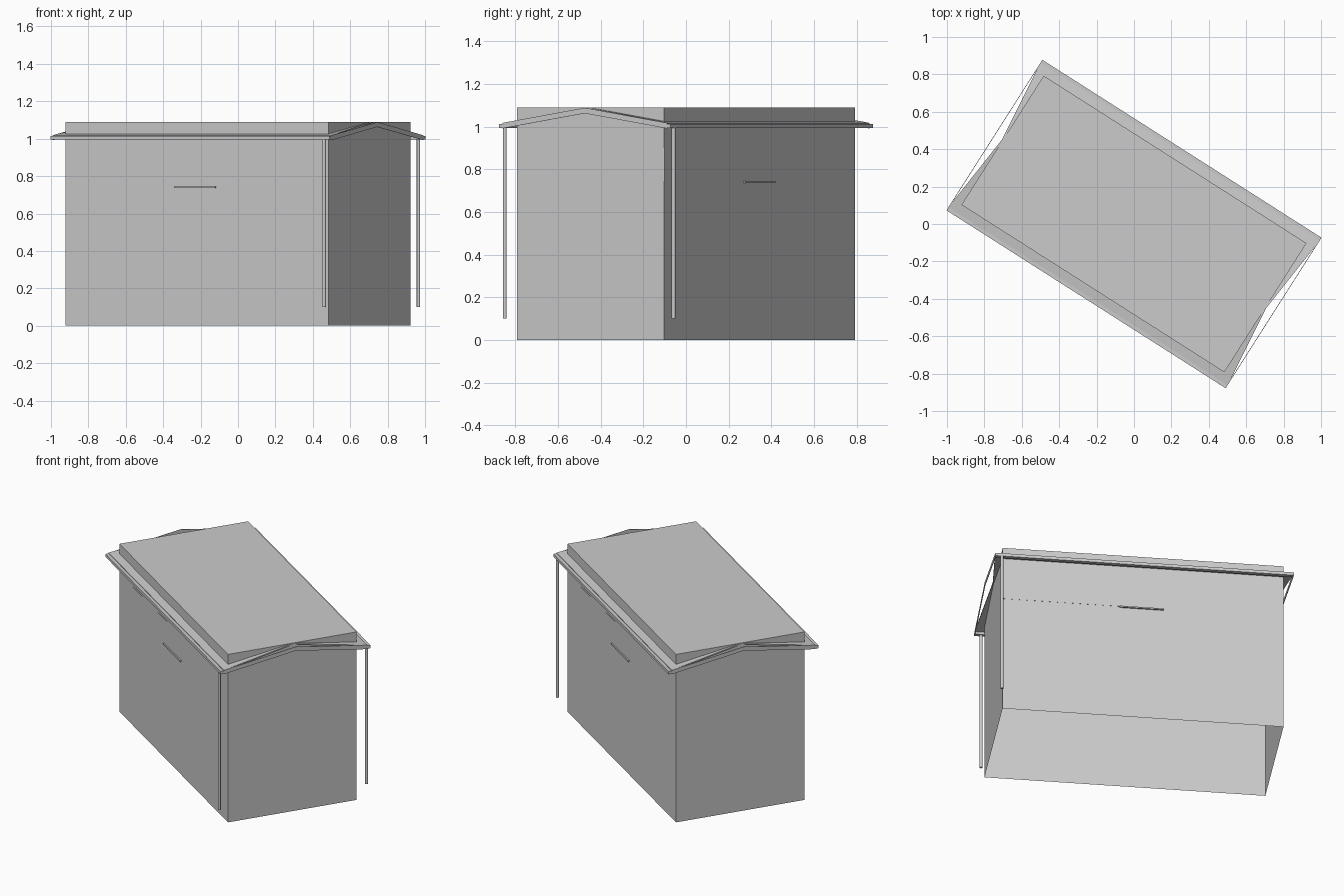
import bpy, bmesh, math
from mathutils import Matrix

cube = bpy.data.objects.get("Cube")
if cube:
    bpy.data.objects.remove(cube, do_unlink=True)

TURN = Matrix.Rotation(math.radians(-32.5), 4, 'Z')  # whole building is turned
HALF_L, HALF_W, TOP = 0.833, 0.409, 1.09
EAVE, RIDGE, OUT = 0.885, 0.838, 0.457

grey = bpy.data.materials.new("plain grey")
grey.use_nodes = True
grey.diffuse_color = (0.6, 0.6, 0.6, 1)
bsdf = grey.node_tree.nodes["Principled BSDF"]
bsdf.inputs["Base Color"].default_value = (0.6, 0.6, 0.6, 1)
bsdf.inputs["Roughness"].default_value = 0.8


def finish(name, bm):
    bm.transform(TURN)
    mesh = bpy.data.meshes.new(name)
    bm.to_mesh(mesh)
    bm.free()
    mesh.materials.append(grey)
    obj = bpy.data.objects.new(name, mesh)
    bpy.context.collection.objects.link(obj)
    return obj


def box(name, lo, hi, open_base=False):
    bm = bmesh.new()
    size = [h - l for l, h in zip(lo, hi)]
    mid = [(h + l) / 2 for l, h in zip(lo, hi)]
    bmesh.ops.create_cube(bm, size=1, matrix=Matrix.Translation(mid) @ Matrix.Diagonal((*size, 1)))
    if open_base:
        base = [f for f in bm.faces if f.normal.z < -0.9]
        bmesh.ops.delete(bm, geom=base, context='FACES_ONLY')
    return finish(name, bm)


def gable(name, ends, thick):
    """Bent slab between two (eave x, ridge x) ends, hung below the roof line."""
    bm = bmesh.new()
    rings = []
    for eave_x, ridge_x in ends:
        line = [(eave_x, -OUT, 1.018), (ridge_x, 0, 1.089), (eave_x, OUT, 1.018)]
        line += [(x, y, z - thick) for x, y, z in reversed(line)]
        rings.append([bm.verts.new(p) for p in line])
    a, b = rings
    for i in range(6):
        j = (i + 1) % 6
        bm.faces.new((a[i], a[j], b[j], b[i]))
    # end caps split at the ridge, one quad per slope
    for e in rings:
        bm.faces.new((e[0], e[1], e[4], e[5]))
        bm.faces.new((e[1], e[2], e[3], e[4]))
    bmesh.ops.recalc_face_normals(bm, faces=bm.faces)
    return finish(name, bm)


# Main body, open underneath, its flat top level with the ridge
box("walls", (-HALF_L, -HALF_W, 0), (HALF_L, HALF_W, TOP), open_base=True)

# Low gable roof, with ends raked outwards towards the eaves
gable("gable_roof", [(-EAVE, -RIDGE), (EAVE, RIDGE)], 0.008)

# Thin straight fascia standing off each gable end
for side, label in ((-1, "right"), (1, "left")):
    inner, outer = side * (EAVE - 0.003), side * EAVE
    gable(label + "_gable_fascia", [(inner, inner), (outer, outer)], 0.026)

# Gutter, downpipe, window band and sill on each long side
for side, label in ((-1, "front"), (1, "back")):
    def side_box(name, x0, x1, y0, y1, z0, z1):
        xs, ys = sorted((side * x0, side * x1)), sorted((side * y0, side * y1))
        box(label + "_" + name, (xs[0], ys[0], z0), (xs[1], ys[1], z1))

    side_box("gutter", -EAVE, EAVE, OUT - 0.004, 0.477, 0.995, 1.014)
    side_box("window_band", -0.118, HALF_L, HALF_W, HALF_W + 0.001, 0.745, 0.9)
    side_box("window_sill", -0.122, 0.14, HALF_W, HALF_W + 0.01, 0.737, 0.745)

    bm = bmesh.new()
    bmesh.ops.create_cone(bm, cap_ends=True, segments=12, radius1=0.009, radius2=0.009,
                          depth=0.9, matrix=Matrix.Translation((0.845, side * 0.469, 0.55)))
    pipe = finish(label + "_downpipe", bm)
    for p in pipe.data.polygons:
        p.use_smooth = len(p.vertices) == 4
